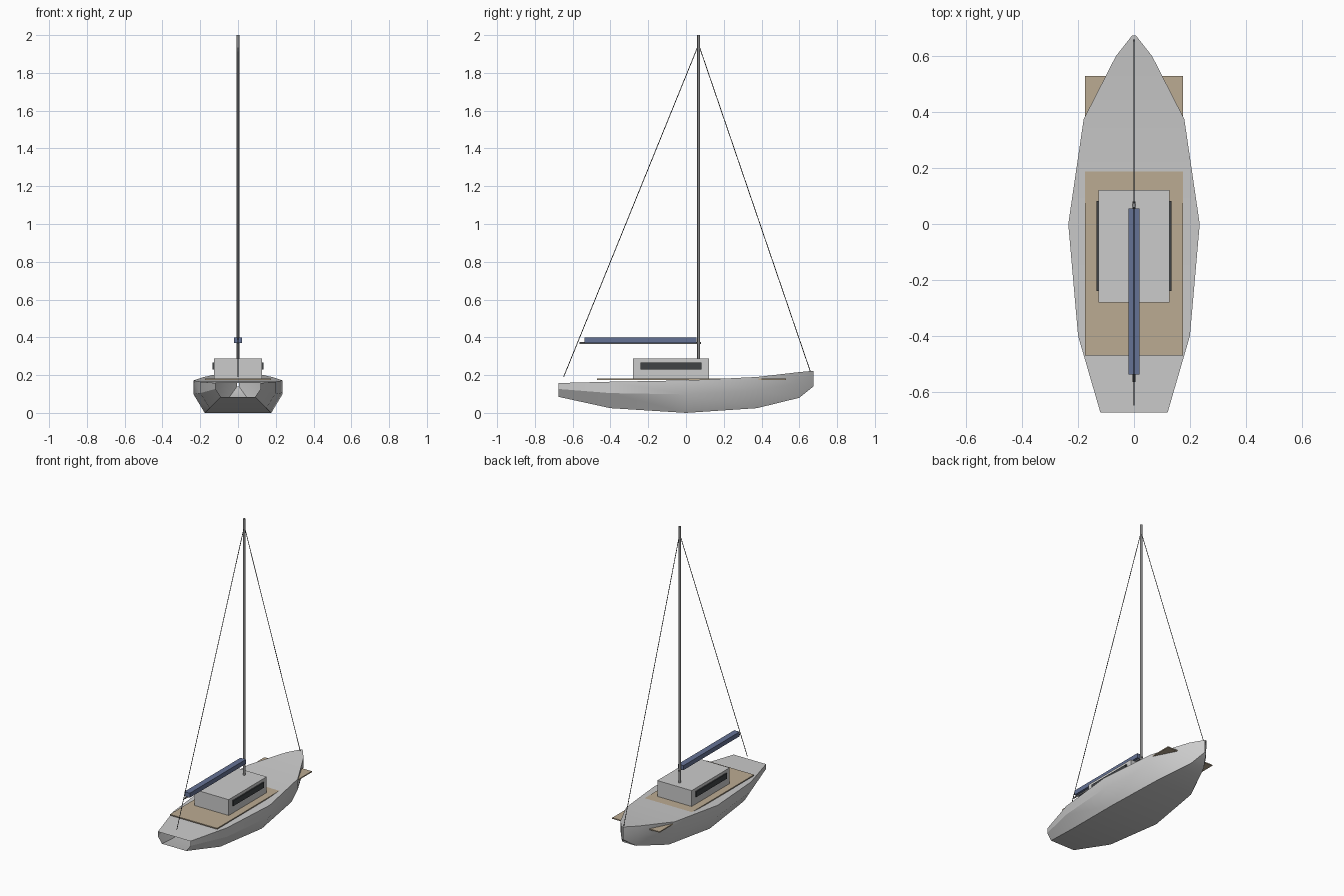
import bpy, bmesh, math
from mathutils import Vector

if "Cube" in bpy.data.objects:
    bpy.data.objects.remove(bpy.data.objects["Cube"])


def material(name, rgb):
    m = bpy.data.materials.new(name)
    m.diffuse_color = (*rgb, 1)
    m.use_nodes = True
    m.node_tree.nodes["Principled BSDF"].inputs["Base Color"].default_value = m.diffuse_color
    return m


WHITE = material("pale_grey", (0.60, 0.60, 0.60))
TEAK = material("teak", (0.50, 0.41, 0.29))
GLASS = material("dark_glass", (0.05, 0.055, 0.06))
METAL = material("mast_metal", (0.25, 0.25, 0.25))
CANVAS = material("blue_canvas", (0.13, 0.17, 0.30))
WIRE = material("wire", (0.08, 0.08, 0.08))


def finish(name, bm, mat):
    bmesh.ops.recalc_face_normals(bm, faces=bm.faces)
    me = bpy.data.meshes.new(name)
    bm.to_mesh(me)
    bm.free()
    me.materials.append(mat)
    ob = bpy.data.objects.new(name, me)
    bpy.context.collection.objects.link(ob)
    return ob


def smooth(ob, angle):
    bpy.ops.object.select_all(action='DESELECT')
    ob.select_set(True)
    bpy.context.view_layer.objects.active = ob
    bpy.ops.object.shade_smooth_by_angle(angle=math.radians(angle))


def box(name, lo, hi, mat):
    bm = bmesh.new()
    bmesh.ops.create_cube(bm, size=1)
    for v in bm.verts:
        v.co = [l + (c + 0.5) * (h - l) for l, h, c in zip(lo, hi, v.co)]
    return finish(name, bm, mat)


def rod(name, a, b, radius, mat, sides=8):
    a, b = Vector(a), Vector(b)
    bm = bmesh.new()
    bmesh.ops.create_cone(bm, cap_ends=True, segments=sides, radius1=radius,
                          radius2=radius, depth=(b - a).length)
    ob = finish(name, bm, mat)
    ob.rotation_euler = (b - a).to_track_quat('Z', 'Y').to_euler()
    ob.location = (a + b) / 2
    smooth(ob, 50)
    return ob


# Hull: lofted stations (y, half width, keel z, sheer z), open at both ends
STATIONS = [(-0.675, 0.12, 0.085, 0.158), (-0.40, 0.20, 0.025, 0.165),
            (0, 0.235, 0.0, 0.172), (0.375, 0.18, 0.025, 0.19),
            (0.60, 0.065, 0.08, 0.216), (0.675, 0.006, 0.14, 0.223)]
bm = bmesh.new()
rings = []
for y, w, low, top in STATIONS:
    chine = low + 0.57 * (top - low)
    half = [(w, top), (w, chine), (0.75 * w, low)]
    ring = half + [(-x, z) for x, z in reversed(half)]
    rings.append([bm.verts.new((x, y, z)) for x, z in ring])
for r, s in zip(rings, rings[1:]):
    for i in range(6):
        j = (i + 1) % 6
        bm.faces.new((r[i], r[j], s[j], s[i]))
smooth(finish("hull", bm, WHITE), 30)

# Deck and cabin
box("teak_deck", (-0.175, -0.47, 0.174), (0.175, 0.53, 0.181), TEAK)
box("cabin", (-0.127, -0.28, 0.178), (0.127, 0.122, 0.287), WHITE)
for side, name in ((-1, "left_window"), (1, "right_window")):
    x = sorted((side * 0.126, side * 0.135))
    box(name, (x[0], -0.24, 0.231), (x[1], 0.083, 0.267), GLASS)

# Mast, boom and furled sail
rod("mast", (0, 0.067, 0.285), (0, 0.067, 2.0), 0.008, METAL, 12)
rod("boom", (0, -0.565, 0.369), (0, 0.08, 0.369), 0.005, METAL)
box("sail_cover", (-0.02, -0.538, 0.37), (0.02, 0.055, 0.40), CANVAS)

# Stays
MASTHEAD = (0, 0.067, 1.95)
rod("forestay", MASTHEAD, (0, 0.658, 0.22), 0.002, WIRE, 6)
rod("backstay", MASTHEAD, (0, -0.648, 0.19), 0.002, WIRE, 6)
